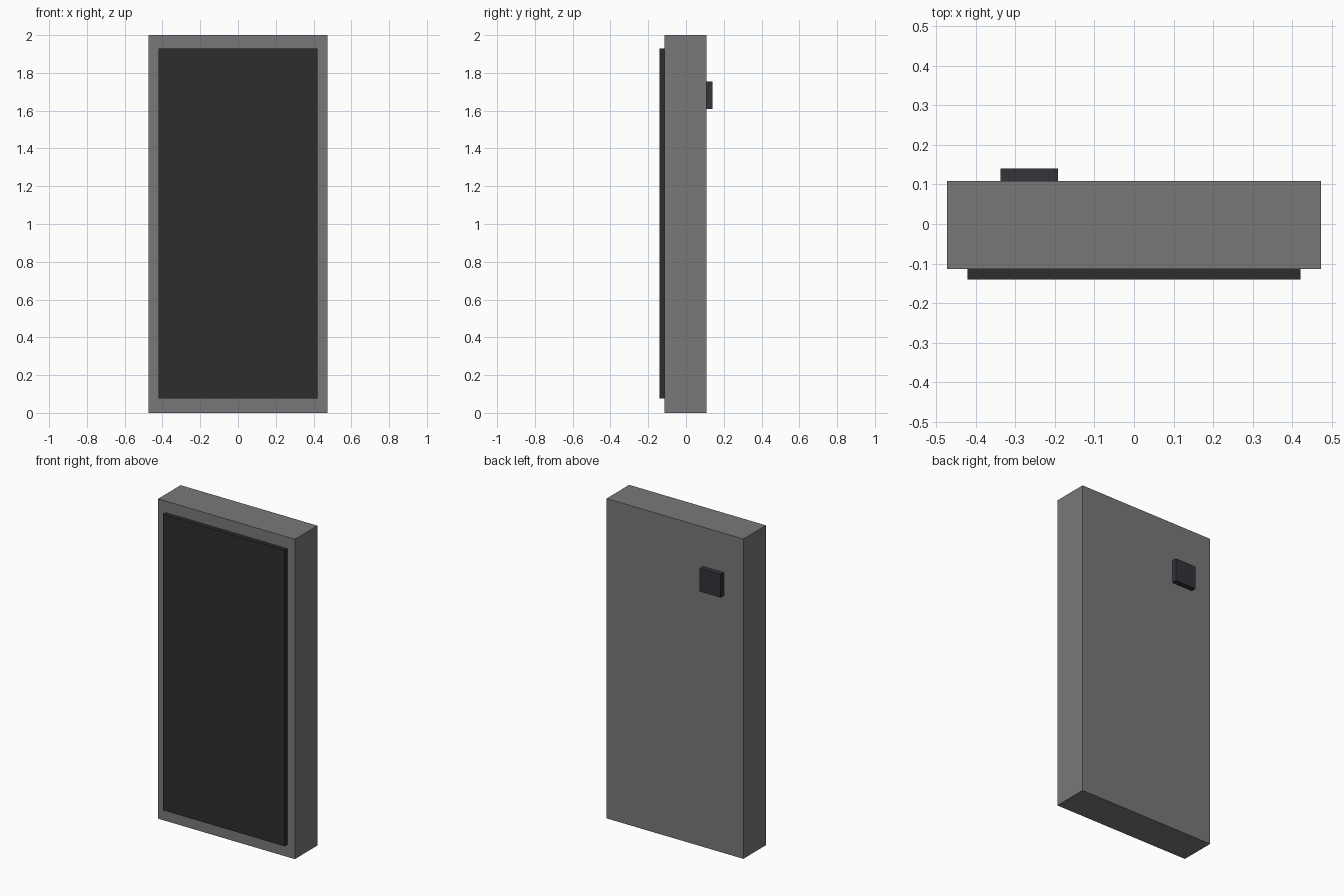
import bpy

if "Cube" in bpy.data.objects:
    bpy.data.objects.remove(bpy.data.objects["Cube"])


def box(name, x, y, z, colour):
    """Axis-aligned box from (min, max) ranges."""
    lo, hi = zip(x, y, z)
    bpy.ops.mesh.primitive_cube_add(size=1, location=[(a + b) / 2 for a, b in zip(lo, hi)])
    ob = bpy.context.object
    ob.name = name
    ob.scale = [b - a for a, b in zip(lo, hi)]
    bpy.ops.object.transform_apply(location=False, rotation=False, scale=True)
    mat = bpy.data.materials.new(name + "_colour")
    mat.diffuse_color = (*colour, 1)
    mat.use_nodes = True
    mat.node_tree.nodes["Principled BSDF"].inputs["Base Color"].default_value = mat.diffuse_color
    ob.data.materials.append(mat)
    return ob


# Main slab
box("body", (-0.473, 0.473), (-0.114, 0.109), (0, 2), (0.19, 0.19, 0.195))
# Raised screen on the front
box("screen", (-0.421, 0.421), (-0.141, -0.114), (0.077, 1.928), (0.026, 0.026, 0.026))
# Small raised block on the back
box("rear_camera", (-0.338, -0.193), (0.109, 0.141), (1.609, 1.754), (0.033, 0.033, 0.042))
